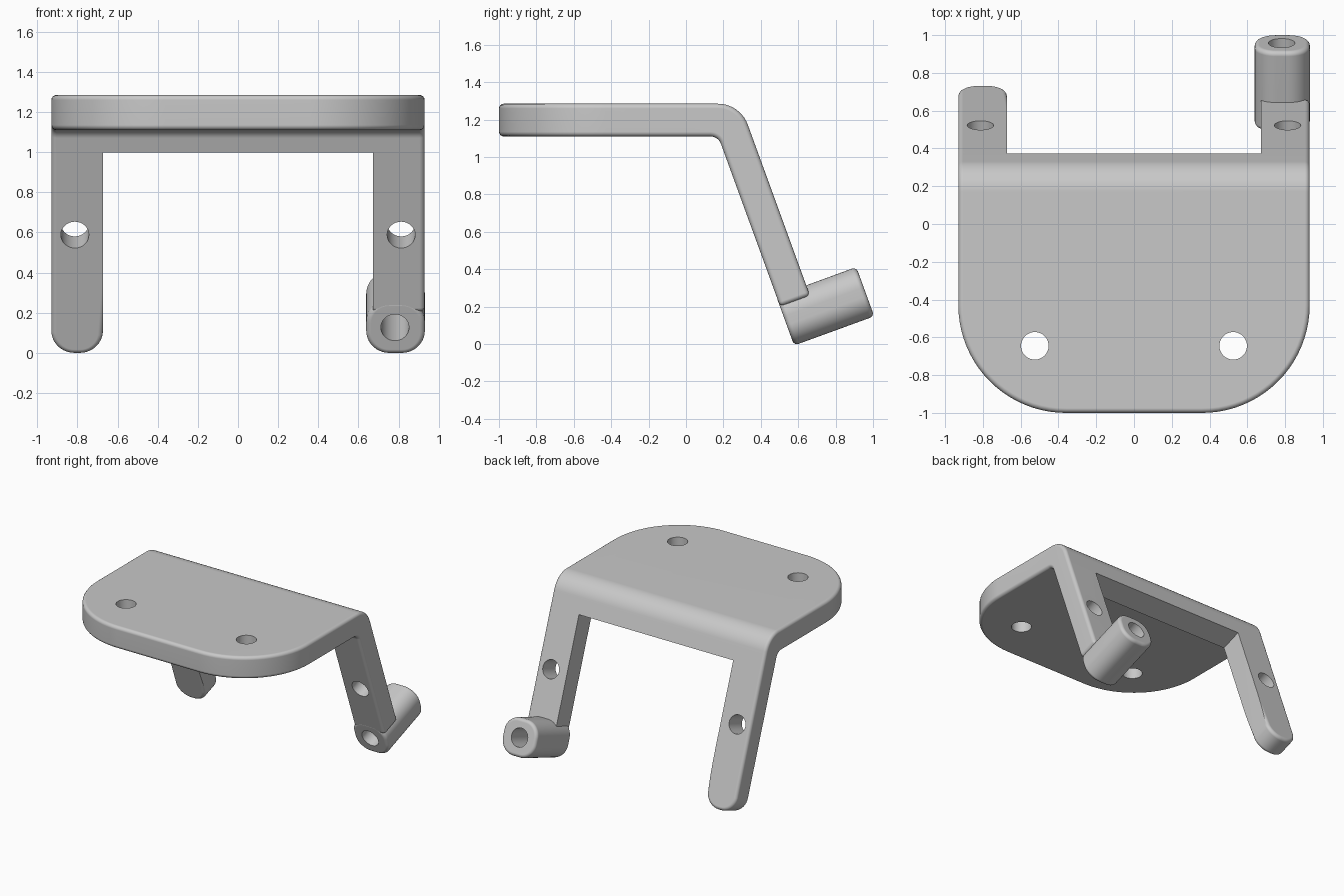
import bpy, bmesh
from math import sin, cos, tan, radians, pi
from mathutils import Matrix, Vector

if "Cube" in bpy.data.objects:
    bpy.data.objects.remove(bpy.data.objects["Cube"])

grey = bpy.data.materials.new("satin grey")
grey.use_nodes = True
grey.diffuse_color = (0.58, 0.58, 0.58, 1)
grey.node_tree.nodes["Principled BSDF"].inputs["Base Color"].default_value = (0.58, 0.58, 0.58, 1)

HALF, TOP, UNDER = 0.93, 1.285, 1.11      # half width, plate heights
THICK, FILLET, ROUND = 0.17, 0.025, 0.115
INNER, LEG_TOP = 0.673, 1.07              # inside of the legs, leg length
TILT = radians(20)
FOOT = Vector((0, 0.579, -0.007))         # lower front corner of the legs
NORMAL = Vector((0, cos(TILT), sin(TILT)))
UP = Vector((0, -sin(TILT), cos(TILT)))
# leg frame: local y runs up the leg, local z points forward out of it
LEG = Matrix.Translation(FOOT) @ Matrix.Rotation(pi / 2 + TILT, 4, 'X')
# side frame: local x, y, z are the world's y, z, x
SIDE = Matrix(((0, 0, 1, 0), (1, 0, 0, 0), (0, 1, 0, 0), (0, 0, 0, 1)))
PLATE = Matrix.Translation((0, 0, 1.2))


def prism(outline, low, high):
    bm = bmesh.new()
    floor, roof = [[bm.verts.new((x, y, z)) for x, y in outline] for z in (low, high)]
    bm.faces.new(floor)
    bm.faces.new(roof)
    for i in range(len(outline)):
        bm.faces.new((floor[i - 1], floor[i], roof[i], roof[i - 1]))
    bmesh.ops.recalc_face_normals(bm, faces=bm.faces)
    return bm


def round_edges(bm, rule, radius, steps):
    bmesh.ops.bevel(bm, geom=[e for e in bm.edges if rule(e)], offset=radius, segments=steps,
                    profile=0.5, affect='EDGES', clamp_overlap=False)


def soften(bm, crisp):
    """Fillet the sharp edges, except those whose ends are both crisp."""
    round_edges(bm, lambda e: e.calc_face_angle(0) > radians(40)
                and not all(crisp(v.co) for v in e.verts), FILLET, 4)


def along(edge, axis):
    a, b = edge.verts
    return abs((b.co - a.co).normalized()[axis]) > 0.99


def finish(bm, name, matrix):
    bm.transform(matrix)
    mesh = bpy.data.meshes.new(name)
    bm.to_mesh(mesh)
    bm.free()
    obj = bpy.data.objects.new(name, mesh)
    mesh.materials.append(grey)
    bpy.context.collection.objects.link(obj)
    return obj


def drill(target, x, y, radius, matrix):
    bm = bmesh.new()
    bmesh.ops.create_cone(bm, cap_ends=True, segments=32, radius1=radius, radius2=radius,
                          depth=1.6, matrix=Matrix.Translation((x, y, 0)))
    cutter = finish(bm, "hole_cutter", matrix)
    mod = target.modifiers.new("hole", 'BOOLEAN')
    mod.operation, mod.solver, mod.object = 'DIFFERENCE', 'EXACT', cutter
    bpy.context.view_layer.objects.active = target
    bpy.ops.object.modifier_apply(modifier=mod.name)
    bpy.data.objects.remove(cutter)


def bend(z, radius, sheet):
    """Arc from the level z into the sloping face shifted back by sheet."""
    slope_y = FOOT.y - (z - FOOT.z) * tan(TILT) + sheet / cos(TILT)
    cy, cz = slope_y - radius * tan(radians(35)), z - radius
    angles = [radians(90 - 7 * i) for i in range(11)]
    return [(cy + radius * cos(a), cz + radius * sin(a)) for a in angles]


# Flat plate bent down into the crossbar
front_end = FOOT + UP * LEG_TOP
back_end = front_end + NORMAL * THICK
profile = [(-1, UNDER), (-1, TOP)] + bend(TOP, 0.17, THICK)
profile += [back_end.yz[:], front_end.yz[:]] + bend(UNDER, 0.06, 0)[::-1]
bm = prism(profile, -HALF, HALF)
round_edges(bm, lambda e: along(e, 1) and e.verts[0].co.x < -0.9, 0.57, 20)
soften(bm, lambda p: p.y < 1.06)
plate = finish(bm, "plate_and_crossbar", SIDE)
for side in (-1, 1):
    drill(plate, side * 0.525, -0.645, 0.073, PLATE)


# Legs: the right one has a rounded end, the left one runs into the boss
def make_leg(name, side, bottom):
    corners = [(INNER, bottom), (HALF, bottom), (HALF, LEG_TOP), (INNER, LEG_TOP)]
    bm = prism([(side * x, y) for x, y in corners], -THICK, 0)
    round_edges(bm, lambda e: along(e, 2) and e.verts[0].co.y < 0.01, ROUND, 10)
    soften(bm, lambda p: abs(p.x) < INNER + 0.001 or p.y > LEG_TOP - 0.001)
    leg = finish(bm, name, LEG)
    drill(leg, side * 0.813, 0.633, 0.07, LEG)
    return leg


right_leg = make_leg("right_leg", -1, 0)
left_leg = make_leg("left_leg", 1, 0.22)

# Boss at the foot of the left leg, standing out behind it
left, right, height = 0.639, 0.931, 0.28
bm = prism([(left, 0), (right, 0), (right, height), (left, height)], -0.455, 0.001)
round_edges(bm, lambda e: along(e, 2), ROUND, 10)
soften(bm, lambda p: False)
boss = finish(bm, "boss", LEG)
drill(boss, 0.782, 0.142, 0.07, LEG)

# Smooth shading with crisp edges
for obj in (plate, right_leg, left_leg, boss):
    bpy.ops.object.select_all(action='DESELECT')
    obj.select_set(True)
    bpy.context.view_layer.objects.active = obj
    bpy.ops.object.shade_smooth_by_angle(angle=radians(32))
    obj.modifiers.new("even_shading", 'WEIGHTED_NORMAL').keep_sharp = True
